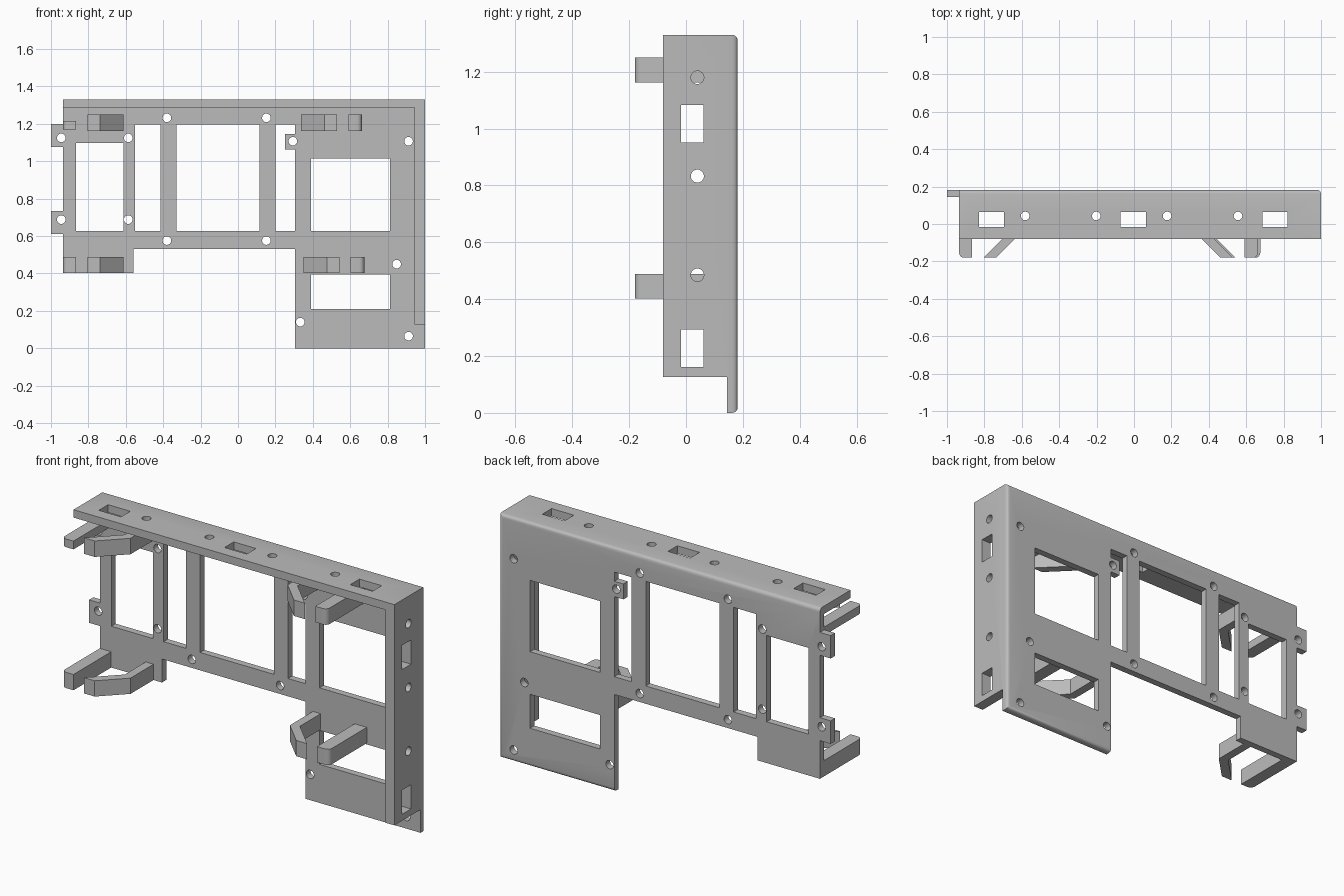
import bpy, bmesh, math
from mathutils import Matrix, Vector

if "Cube" in bpy.data.objects:
    bpy.data.objects.remove(bpy.data.objects["Cube"], do_unlink=True)

grey = bpy.data.materials.new("plain grey")
grey.use_nodes = True
grey.diffuse_color = (0.5, 0.5, 0.5, 1)
grey.node_tree.nodes["Principled BSDF"].inputs["Base Color"].default_value = (0.5, 0.5, 0.5, 1)

BACK, FACE, FRONT = 0.182, 0.145, -0.081   # depth of plate back, plate face, flange lip
TIP = -0.18                                # depth of the clip tips
TOP, LEFT, RIGHT = 1.33, -0.935, 1.0
FAR = 0.5


def to_object(name, bm):
    bmesh.ops.recalc_face_normals(bm, faces=bm.faces)
    mesh = bpy.data.meshes.new(name)
    bm.to_mesh(mesh)
    bm.free()
    mesh.materials.append(grey)
    ob = bpy.data.objects.new(name, mesh)
    bpy.context.collection.objects.link(ob)
    return ob


def box(name, x, y, z, round_edge=None, radius=0.02):
    bm = bmesh.new()
    bmesh.ops.create_cube(bm, size=1)
    for v in bm.verts:
        v.co = Vector([(r[0] + r[1]) / 2 + c * (r[1] - r[0]) for c, r in zip(v.co, (x, y, z))])
    if round_edge:
        edges = [e for e in bm.edges if round_edge(e)]
        bmesh.ops.bevel(bm, geom=edges, offset=radius, segments=4, profile=0.5, affect='EDGES')
    return to_object(name, bm)


def cylinder(centre, axis, radius=0.023):
    bm = bmesh.new()
    turn = {'X': Matrix.Rotation(math.pi / 2, 4, 'Y'),
            'Y': Matrix.Rotation(math.pi / 2, 4, 'X'), 'Z': Matrix()}[axis]
    bmesh.ops.create_cone(bm, cap_ends=True, segments=24, radius1=radius, radius2=radius,
                          depth=0.2, matrix=Matrix.Translation(centre) @ turn)
    return to_object("hole_cutter", bm)


def prism(name, points, z0, z1):
    bm = bmesh.new()
    face = bm.faces.new([bm.verts.new((x, y, z0)) for x, y in points])
    new = bmesh.ops.extrude_face_region(bm, geom=[face])["geom"]
    bmesh.ops.translate(bm, vec=(0, 0, z1 - z0),
                        verts=[g for g in new if isinstance(g, bmesh.types.BMVert)])
    return to_object(name, bm)


# Main block with softly rounded rear edges
def rear_outer(e):
    a, b = e.verts
    return min(a.co.y, b.co.y) > BACK - 0.001 and max(a.co.x, b.co.x) > RIGHT - 0.001

frame = box("mounting_frame", (LEFT, RIGHT), (FRONT, BACK), (0, TOP), rear_outer)
tools = []


def apply_tool(ob, operation='DIFFERENCE'):
    mod = frame.modifiers.new("shape", 'BOOLEAN')
    mod.solver, mod.operation, mod.object = 'EXACT', operation, ob
    ob.hide_render = True
    tools.append(ob)


def cut(x, y, z):
    apply_tool(box("cutter", x, y, z))


# Hollow front, leaving the top and side flanges
cut((-1.2, 0.943), (-FAR, FACE), (-0.2, 1.287))
cut((0.8, 1.2), (-FAR, FACE), (-0.2, 0.127))

# Stepped lower outline
cut((-1.2, 0.305), (-FAR, FAR), (-0.2, 0.402))
cut((-0.56, 0.305), (-FAR, FAR), (-0.1, 0.53))

# Plate windows: left, right, bottom, top
for x0, x1, z0, z1 in [(-0.865, -0.613, 0.627, 1.097), (-0.55, -0.415, 0.627, 1.197),
                       (-0.33, 0.115, 0.627, 1.197), (0.2, 0.305, 0.627, 1.197),
                       (0.39, 0.813, 0.627, 1.016), (0.39, 0.813, 0.21, 0.395)]:
    cut((x0, x1), (0, FAR), (z0, z1))

# Flange slots
for x in (-0.762, -0.004, 0.754):
    cut((x - 0.067, x + 0.067), (-0.015, 0.065), (1.2, 1.4))
for z in (1.017, 0.228):
    cut((0.9, 1.1), (-0.018, 0.062), (z - 0.066, z + 0.066))

# Screw tabs
for x0, x1, z0, z1 in [(-1, -0.9, 1.075, 1.2), (-1, -0.9, 0.61, 0.735),
                       (0.25, 0.33, 1.063, 1.147)]:
    apply_tool(box("tab", (x0, x1), (FACE, BACK), (z0, z1)), 'UNION')

# Screw holes through plate, top flange and side flange
for x, z in [(-0.945, 1.125), (-0.587, 1.125), (-0.945, 0.688), (-0.587, 0.688),
             (-0.38, 1.232), (0.152, 1.232), (-0.38, 0.576), (0.152, 0.576),
             (0.293, 1.107), (0.912, 1.107), (0.848, 0.45), (0.333, 0.14), (0.912, 0.065)]:
    apply_tool(cylinder((x, FACE, z), 'Y'))
for x in (-0.582, -0.202, 0.177, 0.556):
    apply_tool(cylinder((x, 0.043, TOP), 'Z'))
for z in (1.18, 0.833, 0.485):
    apply_tool(cylinder((RIGHT, 0.04, z), 'X'))

# Bake the cuts and drop the helpers
graph = bpy.context.evaluated_depsgraph_get()
baked = bpy.data.meshes.new_from_object(frame.evaluated_get(graph))
frame.modifiers.clear()
frame.data = baked
for ob in tools:
    bpy.data.objects.remove(ob, do_unlink=True)
baked.materials.clear()
baked.materials.append(grey)
for p in baked.polygons:
    p.material_index = 0


# Straight clips with one rounded outer front corner
def straight_clip(name, x0, x1, z0, z1, side):
    def corner(e):
        return all(v.co.y < TIP + 0.01 and abs(v.co.x - (x1 if side > 0 else x0)) < 0.001
                   for v in e.verts)
    return box(name, (x0, x1), (TIP, FACE + 0.01), (z0, z1), corner, 0.025)


# Hooked clips: straight arm, then a diagonal tip leaning sideways
def hook_clip(name, x, z0, z1, side):
    shape = [(0, FACE + 0.01), (0, -0.053), (0.127, TIP), (0.193, TIP),
             (0.047, -0.034), (0.047, FACE + 0.01)]
    return prism(name, [(x + side * dx, y) for dx, y in shape], z0, z1)


LOW, HIGH = (0.402, 0.488), (1.163, 1.25)
clips = [
    straight_clip("left_lower_straight_clip", -0.935, -0.866, *LOW, -1),
    straight_clip("left_upper_straight_clip", -0.935, -0.866, 1.17, 1.215, -1),
    straight_clip("right_lower_straight_clip", 0.602, 0.675, *LOW, 1),
    straight_clip("right_upper_straight_clip", 0.592, 0.662, *HIGH, 1),
    hook_clip("left_lower_hook_clip", -0.611, *LOW, -1),
    hook_clip("left_upper_hook_clip", -0.611, *HIGH, -1),
    hook_clip("right_lower_hook_clip", 0.35, *LOW, 1),
    hook_clip("right_upper_hook_clip", 0.336, *HIGH, 1),
]

# Smooth the rounded edges, keep the rest sharp
bpy.ops.object.select_all(action='DESELECT')
for ob in [frame] + clips:
    ob.select_set(True)
bpy.context.view_layer.objects.active = frame
bpy.ops.object.shade_smooth_by_angle(angle=math.radians(35))
